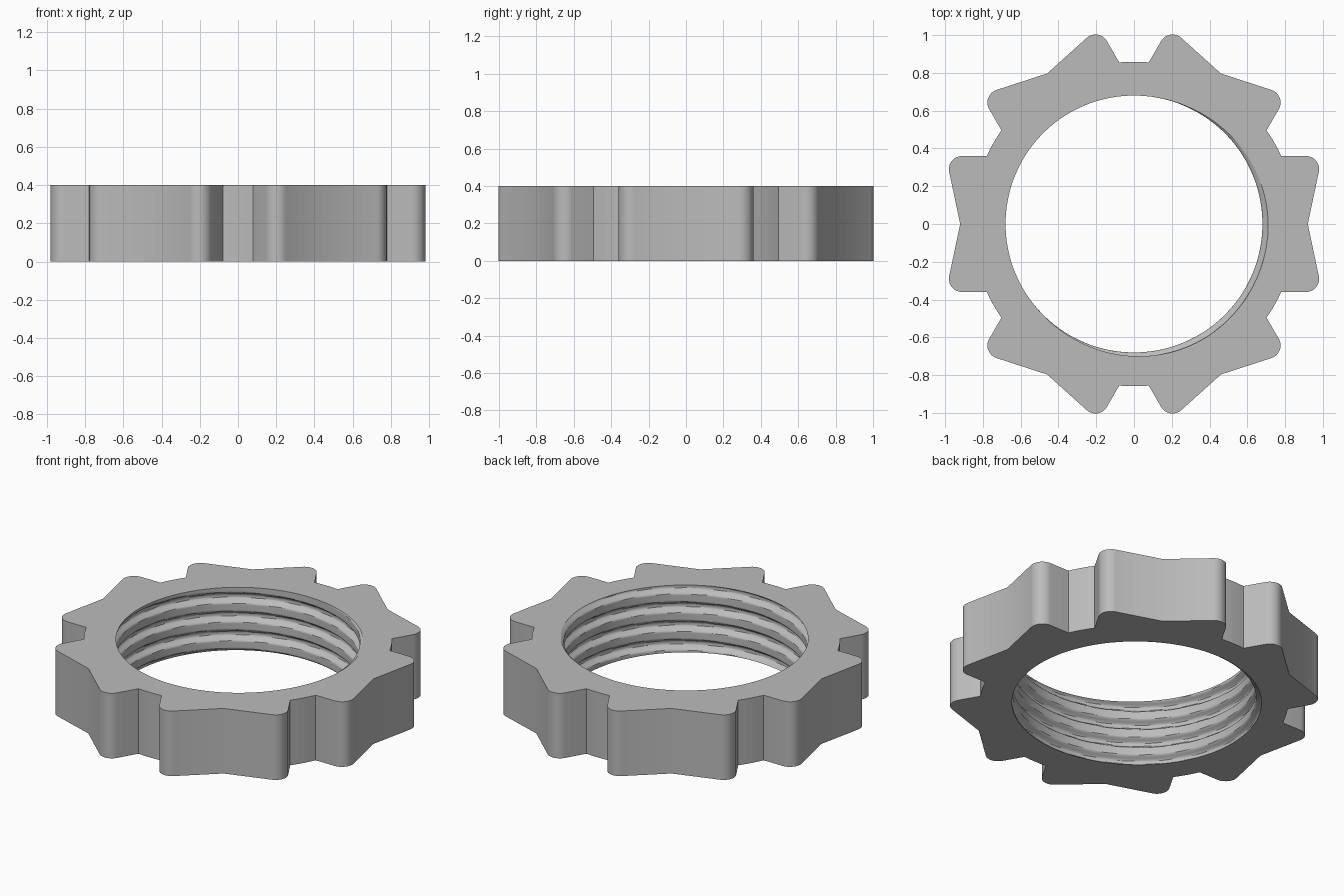
import bpy, bmesh
from math import radians, degrees, sin, cos, atan2, tau
from mathutils import Vector

cube = bpy.data.objects.get("Cube")
if cube:
    bpy.data.objects.remove(cube)

HEIGHT = 0.4
BORE, ROOT = 0.68, 0.711      # thread crest and root radii
PITCH = 0.115
SEGMENTS, ROWS = 144, 72


def polar(radius, angle):
    return Vector((radius * cos(angle), radius * sin(angle)))


def lobe_outline():
    """One sixth of the grip outline: flared lobe, then the notch floor."""
    centre, fillet = Vector((0.91, 0.29)), 0.07
    corner = [centre + polar(fillet, radians(-12 + 102 * i / 12)) for i in range(13)]
    lower = [Vector((p.x, -p.y)) for p in reversed(corner)]
    start = atan2(0.36, 0.78)
    notch = [polar(0.859, start + (tau / 6 - 2 * start) * i / 4) for i in range(5)]
    return lower + [Vector((0.92, 0))] + corner + notch


def thread_radius(z, angle):
    """Right-handed thread: flat crest, rounded flanks, narrow root."""
    phase = (z - HEIGHT) / PITCH - (angle - radians(150)) / tau
    from_crest = abs(phase - round(phase)) * 2
    t = min(max((from_crest - 0.36) / 0.52, 0), 1)
    return BORE + (ROOT - BORE) * t * t * (3 - 2 * t)


def ring_edges(bm, ring):
    pairs = zip(ring, ring[1:] + ring[:1])
    return [bm.edges.get(p) or bm.edges.new(p) for p in pairs]


def join_rings(bm, a, b):
    for i in range(len(a)):
        j = (i + 1) % len(a)
        bm.faces.new((a[i], a[j], b[j], b[i]))


bm = bmesh.new()

# Outer grip wall: the outline repeated six times
outline = []
for k in range(6):
    turn = k * tau / 6
    for p in lobe_outline():
        outline.append(polar(p.length, atan2(p.y, p.x) + turn))
outer = [[bm.verts.new((p.x, p.y, z)) for p in outline] for z in (0, HEIGHT)]
join_rings(bm, *outer)

# Threaded bore
bore = []
for row in range(ROWS + 1):
    z = HEIGHT * row / ROWS
    ring = []
    for s in range(SEGMENTS):
        angle = tau * s / SEGMENTS
        p = polar(thread_radius(z, angle), angle)
        ring.append(bm.verts.new((p.x, p.y, z)))
    bore.append(ring)
for low, high in zip(bore, bore[1:]):
    join_rings(bm, high, low)

# Flat bottom and top faces between the outline and the bore
for outside, inside, up in ((outer[0], bore[0], -1), (outer[1], bore[-1], 1)):
    bmesh.ops.triangle_fill(
        bm, use_beauty=True, use_dissolve=False, normal=(0, 0, up),
        edges=ring_edges(bm, outside) + ring_edges(bm, inside))
bmesh.ops.recalc_face_normals(bm, faces=bm.faces[:])

mesh = bpy.data.meshes.new("threaded_ring_nut")
bm.to_mesh(mesh)
bm.free()
nut = bpy.data.objects.new("threaded_ring_nut", mesh)
bpy.context.collection.objects.link(nut)

# Single grey finish
grey = bpy.data.materials.new("plain_grey")
grey.use_nodes = True
colour = (0.5, 0.5, 0.5, 1)
grey.diffuse_color = colour
grey.node_tree.nodes["Principled BSDF"].inputs["Base Color"].default_value = colour
mesh.materials.append(grey)

bpy.ops.object.select_all(action="DESELECT")
nut.select_set(True)
bpy.context.view_layer.objects.active = nut
bpy.ops.object.shade_smooth_by_angle(angle=radians(30))
